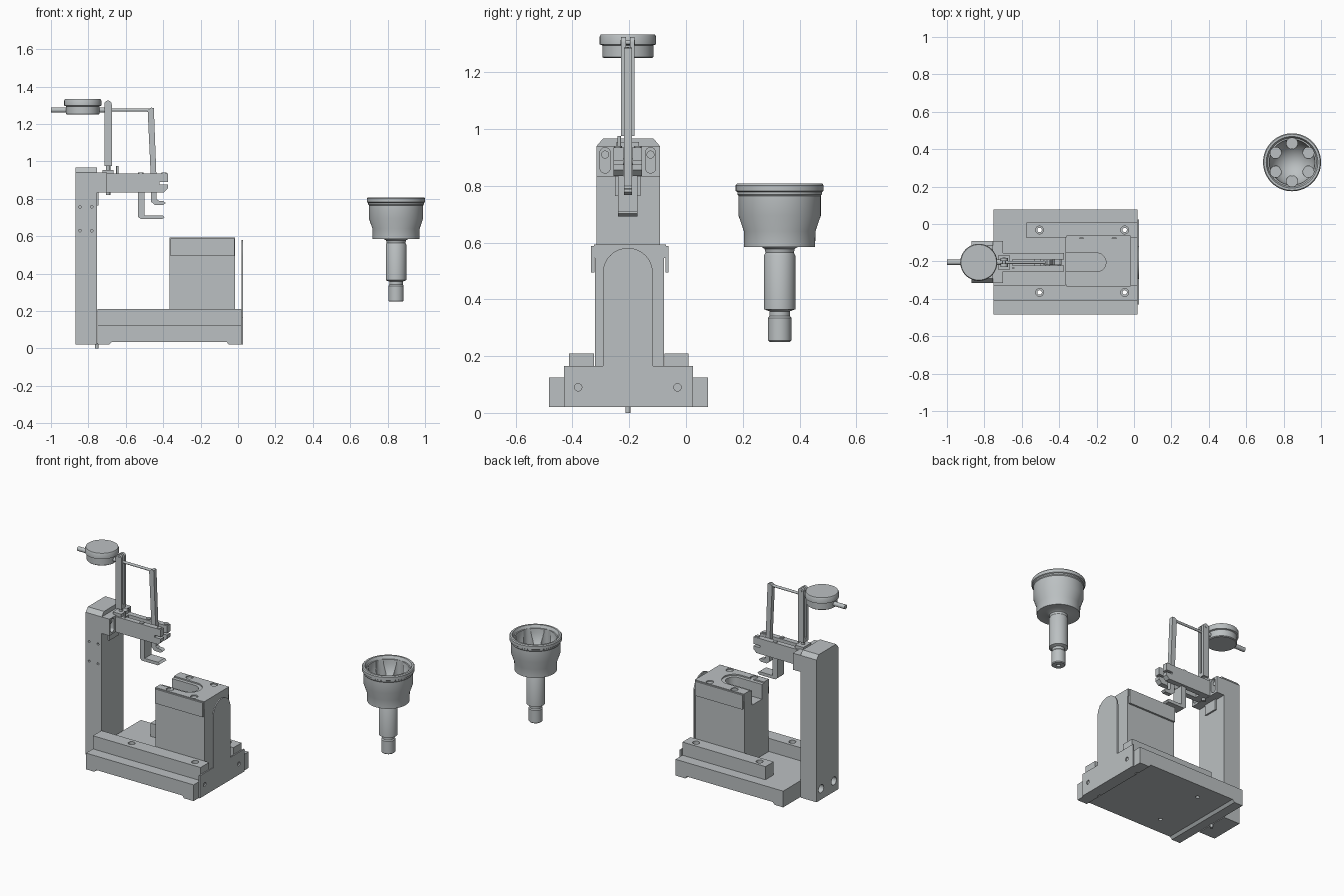
import bpy, bmesh, math
from mathutils import Vector

cube = bpy.data.objects.get("Cube")
if cube:
    bpy.data.objects.remove(cube, do_unlink=True)

grey = bpy.data.materials.new("machined_grey")
grey.use_nodes = True
COLOUR = (0.50, 0.53, 0.54, 1)
grey.diffuse_color = COLOUR
grey.node_tree.nodes["Principled BSDF"].inputs["Base Color"].default_value = COLOUR
YC = -0.205  # centre line of the fixture


def finish(name, bm, smooth=False):
    bmesh.ops.recalc_face_normals(bm, faces=bm.faces)
    mesh = bpy.data.meshes.new(name)
    bm.to_mesh(mesh)
    bm.free()
    mesh.materials.append(grey)
    ob = bpy.data.objects.new(name, mesh)
    bpy.context.collection.objects.link(ob)
    if smooth:
        shade(ob)
    return ob


def shade(ob):
    bpy.ops.object.select_all(action='DESELECT')
    ob.select_set(True)
    bpy.context.view_layer.objects.active = ob
    bpy.ops.object.shade_smooth_by_angle(angle=math.radians(35))


def prism(name, pts, axis, lo, hi):
    """Extrude a 2D outline along an axis."""
    place = {'x': lambda u, v: (lo, u, v), 'y': lambda u, v: (u, lo, v), 'z': lambda u, v: (u, v, lo)}[axis]
    bm = bmesh.new()
    face = bm.faces.new([bm.verts.new(place(u, v)) for u, v in pts])
    ext = bmesh.ops.extrude_face_region(bm, geom=[face])
    shift = Vector([(hi - lo) * (a == axis) for a in 'xyz'])
    bmesh.ops.translate(bm, vec=shift, verts=[g for g in ext['geom'] if isinstance(g, bmesh.types.BMVert)])
    return finish(name, bm)


def box(name, x0, x1, y0, y1, z0, z1):
    return prism(name, [(x0, y0), (x1, y0), (x1, y1), (x0, y1)], 'z', z0, z1)


def lathe(name, profile, base, axis=(0, 0, 1), n=48):
    """Spin (radius, height) points around an axis through base."""
    bm = bmesh.new()
    rings = []
    for r, h in profile:
        count = n if r > 0 else 1
        rings.append([bm.verts.new((r * math.cos(math.tau * i / n), r * math.sin(math.tau * i / n), h))
                      for i in range(count)])
    for a, b in zip(rings, rings[1:]):
        for i in range(n):
            loop = [a[i % len(a)], a[(i + 1) % len(a)], b[(i + 1) % len(b)], b[i % len(b)]]
            bm.faces.new(list(dict.fromkeys(loop)))
    rot = Vector((0, 0, 1)).rotation_difference(Vector(axis)).to_matrix()
    bmesh.ops.rotate(bm, matrix=rot, verts=bm.verts)
    bmesh.ops.translate(bm, vec=Vector(base), verts=bm.verts)
    return finish(name, bm, True)


def rod(name, a, b, r, n=24):
    d = Vector(b) - Vector(a)
    return lathe(name, [(0, 0), (r, 0), (r, d.length), (0, d.length)], a, d.normalized(), n)


def arc(u, v, r, start, end, n=16):
    angles = [math.radians(start + (end - start) * i / n) for i in range(n + 1)]
    return [(u + r * math.cos(a), v + r * math.sin(a)) for a in angles]


def cut(ob, cutters):
    """Subtract the cutters, then discard them."""
    for c in cutters:
        c.hide_render = True
        mod = ob.modifiers.new("cut", 'BOOLEAN')
        mod.operation, mod.solver, mod.object = 'DIFFERENCE', 'EXACT', c
    graph = bpy.context.evaluated_depsgraph_get()
    mesh = bpy.data.meshes.new_from_object(ob.evaluated_get(graph))
    ob.modifiers.clear()
    ob.data = mesh
    for c in cutters:
        bpy.data.objects.remove(c, do_unlink=True)
    shade(ob)


def bolt_hole(x, y, top, bottom):
    """Counterbored hole cutters."""
    return [rod("cutter", (x, y, top - 0.03), (x, y, top + 0.02), 0.021),
            rod("cutter", (x, y, bottom), (x, y, top), 0.012)]


# Base with relieved underside, and two rails bolted through it
base = prism("base", [(-0.75, 0.02), (-0.69, 0.02), (-0.675, 0.035), (-0.06, 0.035), (-0.05, 0.02),
                      (0.02, 0.02), (0.02, 0.125), (-0.75, 0.125)], 'y', -0.483, 0.078)
front_rail = box("front_rail", -0.75, 0.02, -0.412, -0.325, 0.125, 0.21)
back_rail = box("back_rail", -0.575, 0.02, -0.075, 0.008, 0.125, 0.21)
base_holes = []
for rail, y in ((front_rail, -0.366), (back_rail, -0.032)):
    holes = []
    for x in (-0.505, -0.05):
        holes += bolt_hole(x, y, 0.21, 0.1)
        base_holes.append(rod("cutter", (x, y, 0), (x, y, 0.15), 0.012))
    cut(rail, holes)
cut(base, base_holes)

# Thin arched end plate
plate = prism("end_plate", [(-0.43, 0.02), (0.025, 0.02), (0.025, 0.165), (YC + 0.088, 0.165)]
              + arc(YC, 0.493, 0.088, 0, 180, 24) + [(YC - 0.088, 0.165), (-0.43, 0.165)], 'x', 0.02, 0.028)
cut(plate, [rod("cutter", (0, y, 0.09), (0.05, y, 0.09), 0.013) for y in (-0.38, -0.03)])

# Work block with cheek plates and a stepped U slot open towards the column
block = box("work_block", -0.365, -0.015, -0.32, -0.077, 0.125, 0.585)
cap = box("block_cap", -0.365, -0.015, -0.325, -0.07, 0.545, 0.593)
for side, y in (("front", -0.335), ("back", -0.073)):
    box(side + "_cheek", -0.36, -0.02, y, y + 0.012, 0.495, 0.588)


def slot(r, bottom):
    return prism("cutter", [(-0.5, YC - r)] + arc(-0.2, YC, r, -90, 90, 24) + [(-0.5, YC + r)], 'z', bottom, 0.7)


cap_holes = [rod("cutter", (x, y, 0.575), (x, y, 0.62), 0.022) for x in (-0.28, -0.105) for y in (-0.297, -0.095)]
cut(cap, [slot(0.072, 0.57), slot(0.05, 0.5)] + cap_holes)
cut(block, [slot(0.05, 0.49)])

# Column with bevelled top corners
column = prism("column", [(-0.315, 0.02), (-0.092, 0.02), (-0.092, 0.94), (-0.115, 0.967), (-0.292, 0.967),
                          (-0.315, 0.94)], 'x', -0.87, -0.755)
pins = [rod("cutter", (x, -0.33, z), (x, -0.3, z), 0.007, 12) for x in (-0.845, -0.782) for z in (0.63, 0.757)]
feet = [rod("cutter", (-0.9, y, 0.09), (-0.83, y, 0.09), 0.026) for y in (-0.27, -0.14)]
cut(column, pins + feet)
rod("locating_pin", (-0.755, YC, 0), (-0.755, YC, 0.03), 0.009)

# Arm flange with vertical slots and bolts
flange = box("arm_flange", -0.755, -0.7, -0.315, -0.092, 0.833, 0.94)
slots = []
for y in (YC - 0.08, YC + 0.08):
    outline = arc(y, 0.917, 0.018, 0, 180) + arc(y, 0.863, 0.018, 180, 360)
    slots.append(prism("cutter", outline, 'x', -0.735, -0.68))
    rod("flange_bolt", (-0.74, y, 0.91), (-0.712, y, 0.91), 0.014)
cut(flange, slots)
box("flange_tongue", -0.755, -0.745, -0.25, -0.16, 0.765, 0.835)

# Arm with a centre channel and split nose
arm = prism("arm", [(-0.7, 0.835), (-0.395, 0.835), (-0.375, 0.855), (-0.375, 0.935), (-0.7, 0.935)],
            'y', YC - 0.05, YC + 0.05)
cut(arm, [box("cutter", -0.65, -0.3, YC - 0.016, YC + 0.016, 0.8, 1),
          box("cutter", -0.42, -0.3, -0.4, 0, 0.876, 0.889)])
rod("arm_pivot", (-0.46, YC - 0.045, 0.885), (-0.46, YC + 0.045, 0.885), 0.012)
for x in (-0.52, -0.395):
    for y in (YC - 0.035, YC + 0.035):
        rod("arm_screw", (x, y, 0.93), (x, y, 0.941), 0.014)
rod("stop_pin", (-0.645, YC - 0.03, 0.93), (-0.645, YC - 0.03, 0.975), 0.006, 12)

# Two L-shaped feeler hooks under the arm
prism("fixed_hook", [(-0.535, 0.835), (-0.535, 0.705), (-0.52, 0.692), (-0.405, 0.692), (-0.392, 0.702),
                     (-0.405, 0.712), (-0.5, 0.712), (-0.5, 0.835)], 'y', YC - 0.035, YC + 0.035)
prism("moving_hook", [(-0.465, 0.89), (-0.465, 0.785), (-0.445, 0.767), (-0.4, 0.767), (-0.387, 0.778),
                      (-0.4, 0.788), (-0.425, 0.79), (-0.435, 0.8), (-0.435, 0.89)], 'y', YC - 0.014, YC + 0.014)

# Forked post and its shaft
post = prism("post", [(-0.715, 0.975), (-0.675, 0.975), (-0.675, 1.305)] + arc(-0.695, 1.305, 0.02, 0, 180)
             + [(-0.715, 1.305)], 'y', YC - 0.024, YC + 0.024)
cut(post, [box("cutter", -0.8, -0.6, YC - 0.007, YC + 0.007, 1.0, 1.4)])
rod("post_shaft", (-0.695, YC, 0.82), (-0.695, YC, 0.98), 0.012)
box("post_collar", -0.725, -0.665, YC - 0.04, YC + 0.04, 0.935, 0.955)
rod("post_pivot", (-0.695, YC - 0.026, 1.305), (-0.695, YC + 0.026, 1.305), 0.008)

# Tilted lever and measuring rod
prism("lever", [(-0.465, 0.89), (-0.435, 0.89), (-0.45, 1.285), (-0.465, 1.288), (-0.483, 1.275)],
      'y', YC - 0.014, YC + 0.014)
rod("measuring_rod", (-0.74, YC, 1.275), (-0.47, YC, 1.275), 0.008)

# Dial gauge
lathe("dial_gauge", [(0, 0), (0.085, 0), (0.09, 0.004), (0.09, 0.045), (0.099, 0.048), (0.099, 0.076),
                     (0.095, 0.084), (0, 0.084)], (-0.83, YC, 1.25))
rod("dial_stem", (-1, YC, 1.275), (-0.91, YC, 1.275), 0.014)
rod("dial_collar", (-0.75, YC, 1.275), (-0.71, YC, 1.275), 0.014)

# Separate joint cup on a stepped shaft, with six ball grooves in its bowl
CX, CY = 0.845, 0.33
bowl = [(0.122 * math.cos(math.radians(a)), 0.79 - 0.15 * math.sin(math.radians(a))) for a in range(0, 90, 10)]
cup = lathe("joint_cup", [(0, 0.25), (0.036, 0.25), (0.041, 0.255), (0.041, 0.335), (0.036, 0.342), (0.036, 0.358),
                          (0.055, 0.365), (0.055, 0.555), (0.05, 0.565), (0.053, 0.578), (0.065, 0.585),
                          (0.125, 0.585), (0.126, 0.64), (0.145, 0.695), (0.145, 0.765), (0.149, 0.77),
                          (0.149, 0.778), (0.155, 0.782), (0.155, 0.802), (0.15, 0.808), (0.138, 0.808),
                          (0.13, 0.79)] + bowl + [(0, 0.64)], (CX, CY, 0), n=64)
grooves = [rod("cutter", (CX + 0.1 * math.cos(a), CY + 0.1 * math.sin(a), 0.67),
               (CX + 0.1 * math.cos(a), CY + 0.1 * math.sin(a), 0.85), 0.03)
           for a in [math.tau * (i + 0.5) / 6 for i in range(6)]]
cut(cup, grooves + [rod("cutter", (CX, CY, 0.2), (CX, CY, 0.28), 0.013)])
